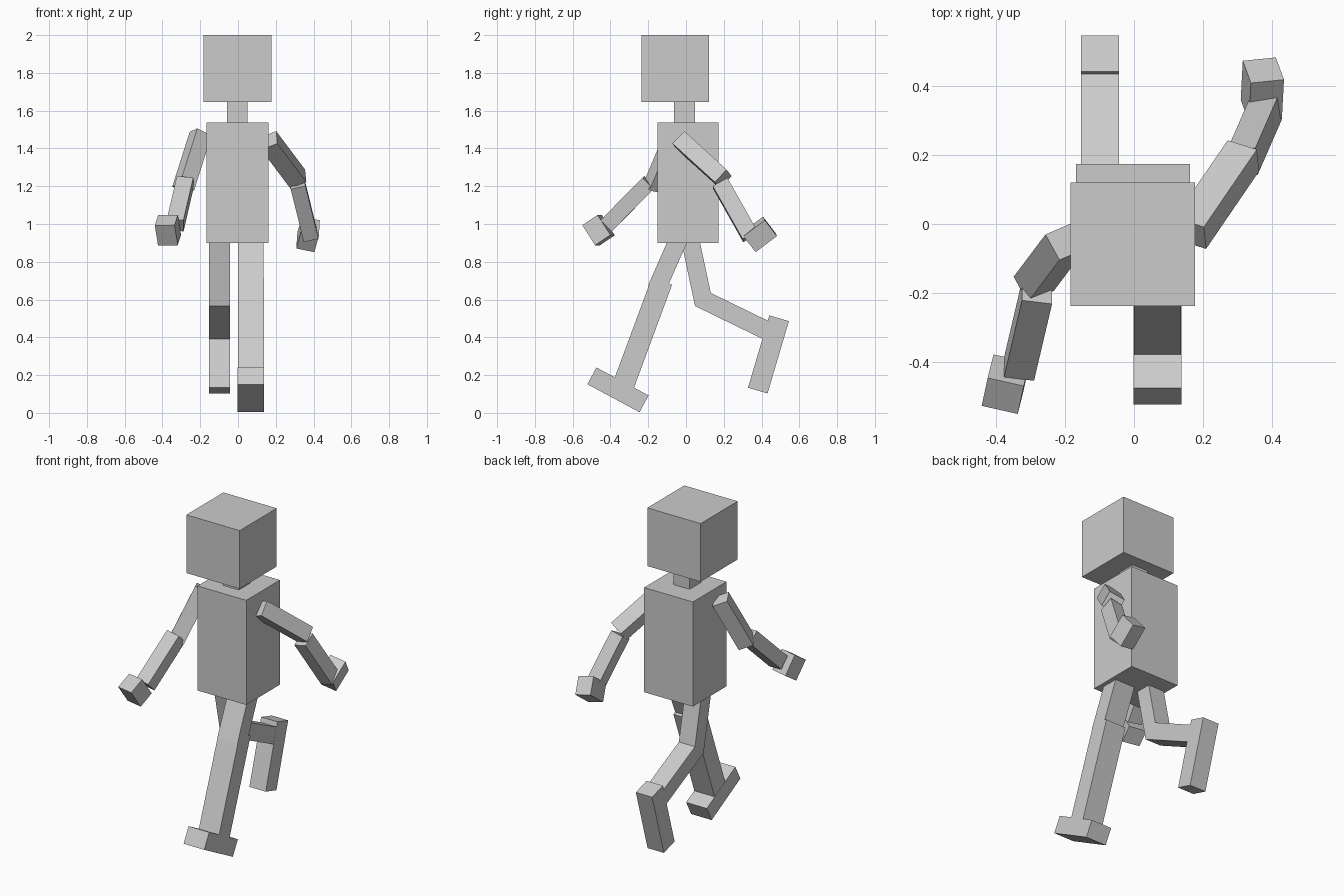
import bpy
from mathutils import Vector, Matrix

cube = bpy.data.objects.get("Cube")
if cube:
    bpy.data.objects.remove(cube, do_unlink=True)

# One plain grey for the whole figure
grey = bpy.data.materials.new("plain_grey")
grey.use_nodes = True
grey.diffuse_color = (0.6, 0.6, 0.6, 1)
grey.node_tree.nodes["Principled BSDF"].inputs["Base Color"].default_value = (0.6, 0.6, 0.6, 1)


def limb(name, start, end, width, depth, side=(1, 0, 0)):
    """Box running from start to end; width lies along the side direction."""
    start, end = Vector(start), Vector(end)
    along = end - start
    z = along.normalized()
    x = Vector(side)
    x = (x - z * x.dot(z)).normalized()
    y = z.cross(x)
    bpy.ops.mesh.primitive_cube_add(size=1)
    ob = bpy.context.object
    ob.name = name
    turn = Matrix((x, y, z)).transposed().to_4x4()
    scale = Matrix.Diagonal((width, depth, along.length, 1))
    ob.data.transform(turn @ scale)
    ob.location = (start + end) / 2
    ob.data.materials.append(grey)
    return ob


def block(name, centre, along, width, depth, side):
    """Box given by its centre and its full length vector."""
    c, half = Vector(centre), Vector(along) / 2
    return limb(name, c - half, c + half, width, depth, side)


# Head, neck and torso
limb("head", (-0.003, -0.058, 1.645), (-0.003, -0.058, 2), 0.36, 0.357)
limb("neck", (-0.004, -0.008, 1.53), (-0.004, -0.008, 1.65), 0.108, 0.112)
limb("torso", (-0.003, 0.011, 0.9), (-0.003, 0.011, 1.538), 0.329, 0.324)

# Legs: each joint path lies in a plane of constant x
legs = {
    "left": (0.068, [
        ("thigh", (0.0, 1.01), (-0.156, 0.656), 0.135, 0.097),
        ("shin", (-0.127, 0.698), (-0.33, 0.15), 0.137, 0.114),
        ("foot", (-0.222, 0.048), (-0.498, 0.196), 0.139, 0.101)]),
    "right": (-0.098, [
        ("thigh", (0.002, 1.01), (0.095, 0.575), 0.109, 0.096),
        ("shin", (0.07, 0.61), (0.46, 0.42), 0.109, 0.099),
        ("foot", (0.493, 0.501), (0.38, 0.118), 0.11, 0.108)]),
}
for label, (x, parts) in legs.items():
    for part, a, b, w, d in parts:
        limb(f"{label}_{part}", (x, *a), (x, *b), w, d)

# Left arm swings back
limb("left_upper_arm", (0.163, -0.027, 1.442), (0.316, 0.197, 1.238),
     0.095, 0.091, (0.89, -0.28, 0.36))
limb("left_forearm", (0.315, 0.182, 1.214), (0.384, 0.34, 0.934),
     0.08, 0.089, (0.97, -0.04, 0.22))
block("left_hand", (0.371, 0.388, 0.945), (-0.006, -0.113, -0.085),
      0.098, 0.108, (0.96, 0.09, -0.2))

# Right arm swings forward
limb("right_upper_arm", (-0.198, -0.051, 1.478), (-0.29, -0.173, 1.188),
     0.09, 0.086, (0.84, 0.36, -0.42))
limb("right_forearm", (-0.28, -0.196, 1.22), (-0.332, -0.418, 0.995),
     0.088, 0.084, (0.985, -0.12, -0.11))
block("right_hand", (-0.371, -0.463, 0.967), (0.017, 0.068, -0.106),
      0.107, 0.099, (0.98, -0.21, 0.0))
